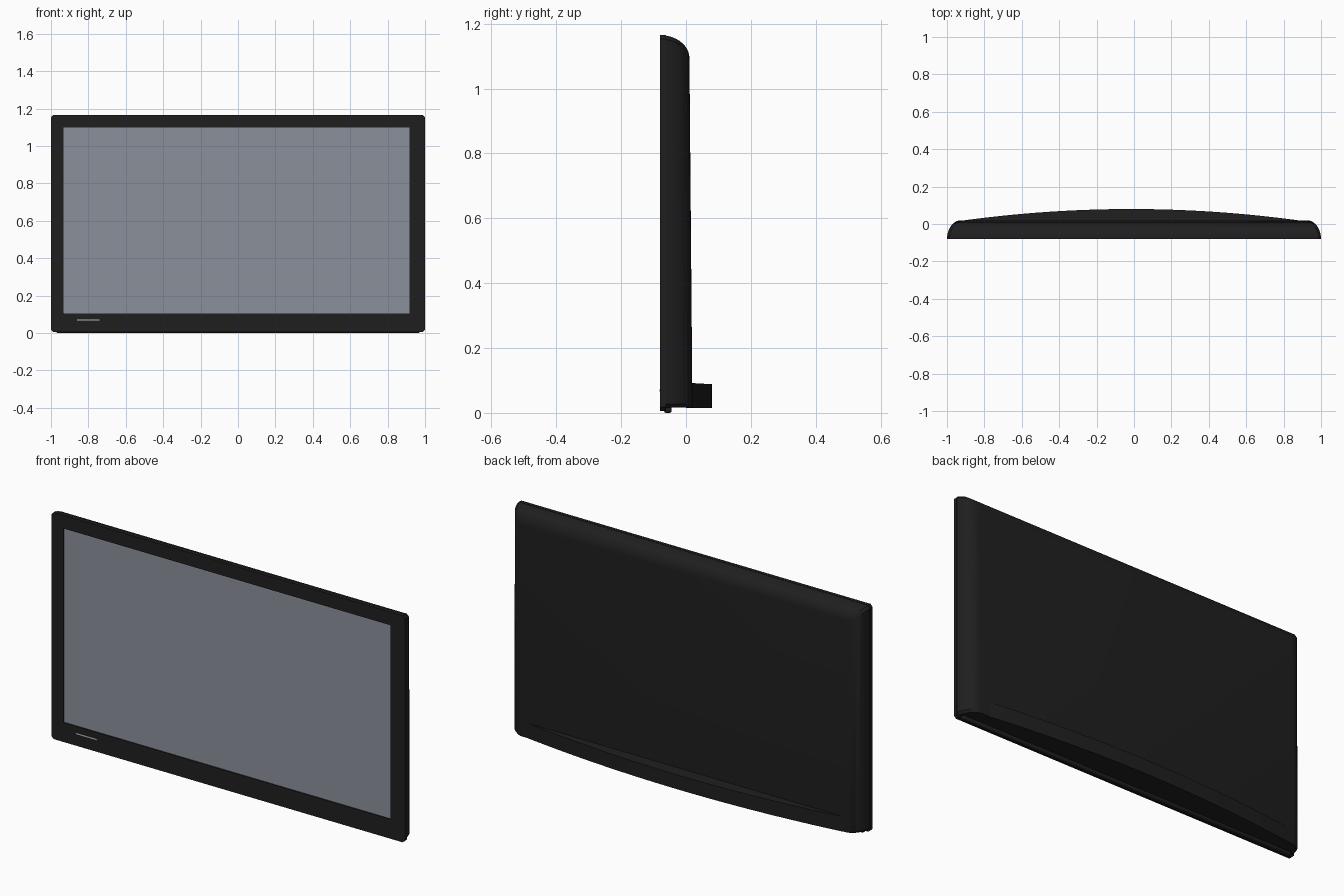
import bpy, bmesh, math

if "Cube" in bpy.data.objects:
    bpy.data.objects.remove(bpy.data.objects["Cube"])

def material(name, rgb):
    m = bpy.data.materials.new(name)
    m.diffuse_color = (*rgb, 1)
    m.use_nodes = True
    m.node_tree.nodes["Principled BSDF"].inputs["Base Color"].default_value = m.diffuse_color
    return m

BLACK = material("black plastic", (0.0135, 0.0135, 0.0135))
SCREEN = material("grey screen", (0.26, 0.28, 0.325))
SILVER = material("silver trim", (0.55, 0.55, 0.56))

def finish(name, bm, mat, bevel=0.0):
    bmesh.ops.recalc_face_normals(bm, faces=bm.faces)
    me = bpy.data.meshes.new(name)
    bm.to_mesh(me)
    bm.free()
    ob = bpy.data.objects.new(name, me)
    bpy.context.collection.objects.link(ob)
    me.materials.append(mat)
    if bevel:
        b = ob.modifiers.new("soft edges", 'BEVEL')
        b.width, b.segments = bevel, 2
        b.limit_method, b.angle_limit = 'ANGLE', math.radians(50)
    bpy.ops.object.select_all(action='DESELECT')
    ob.select_set(True)
    bpy.context.view_layer.objects.active = ob
    bpy.ops.object.shade_smooth_by_angle(angle=math.radians(30))
    return ob

def box(name, x0, x1, y0, y1, z0, z1, mat, bevel=0.0):
    bm = bmesh.new()
    bmesh.ops.create_cube(bm, size=1)
    for v in bm.verts:
        v.co.x = x0 + (v.co.x + 0.5) * (x1 - x0)
        v.co.y = y0 + (v.co.y + 0.5) * (y1 - y0)
        v.co.z = z0 + (v.co.z + 0.5) * (z1 - z0)
    return finish(name, bm, mat, bevel)

def chamfered(x0, x1, z0, z1, c):
    """Eight corner points of a rectangle with cut corners."""
    return [(x0 + c, z0), (x1 - c, z0), (x1, z0 + c), (x1, z1 - c),
            (x1 - c, z1), (x0 + c, z1), (x0, z1 - c), (x0, z0 + c)]

def loft(bm, loops):
    rings = [[bm.verts.new(p) for p in lp] for lp in loops]
    n = len(rings[0])
    for a, b in zip(rings, rings[1:]):
        for i in range(n):
            j = (i + 1) % n
            bm.faces.new((a[i], a[j], b[j], b[i]))
    return rings

FRONT, SEAM, BACK, TOP = -0.08, -0.062, 0.01, 1.165

# front bezel: closed ring around the screen opening
bm = bmesh.new()
outer = chamfered(-1, 1, 0.006, TOP, 0.012)
inner = chamfered(-0.932, 0.918, 0.105, 1.098, 0.001)
section = [(outer, SEAM), (outer, FRONT), (inner, FRONT), (inner, SEAM), (outer, SEAM)]
loft(bm, [[(x, y, z) for x, z in pts] for pts, y in section])
bmesh.ops.remove_doubles(bm, verts=bm.verts, dist=1e-5)
finish("front_bezel", bm, BLACK)

# screen panel, slightly recessed
box("screen", -0.94, 0.926, -0.074, -0.066, 0.098, 1.106, SCREEN)

# rear shell: sides and top round over to a gently leaning back
bm = bmesh.new()
loops = []
for k in range(11):
    a = math.asin((SEAM - FRONT) / (BACK - FRONT))
    a += (math.pi / 2 - a) * k / 10
    y = FRONT + (BACK - FRONT) * math.sin(a)
    inset = 0.07 * (1 - math.cos(a))
    pts = chamfered(-1 + inset, 1 - inset, 0.016, TOP - inset, 0.012)
    loops.append([(x, y + 0.01 * (k / 10) * (1 - z / TOP), z) for x, z in pts])
rings = loft(bm, loops)
bm.faces.new(rings[0])
bm.faces.new(rings[-1])
finish("rear_shell", bm, BLACK)

# bowed housing along the bottom of the back
bm = bmesh.new()
N = 32
arc = []
for i in range(N + 1):
    t = -1 + 2 * i / N
    arc.append((-0.015 + 0.89 * t, 0.02 + 0.06 * (1 - t * t)))
arc += [(0.875, 0.0), (-0.905, 0.0)]
low = [(x, y, 0.015) for x, y in arc]
high = [(x, y, 0.092 - 0.06 * max(0, y - 0.02)) for x, y in arc]
rings = loft(bm, [low, high])
bm.faces.new(rings[0])
bm.faces.new(rings[1])
finish("bowed_rear_housing", bm, BLACK)

# lower lip under the bezel
box("bottom_lip", -0.97, 0.97, -0.068, -0.044, 0.0, 0.03, BLACK, 0.006)

# thin plain strip at lower left of the bezel
box("bezel_strip", -0.86, -0.74, -0.0815, -0.078, 0.066, 0.072, SILVER)
